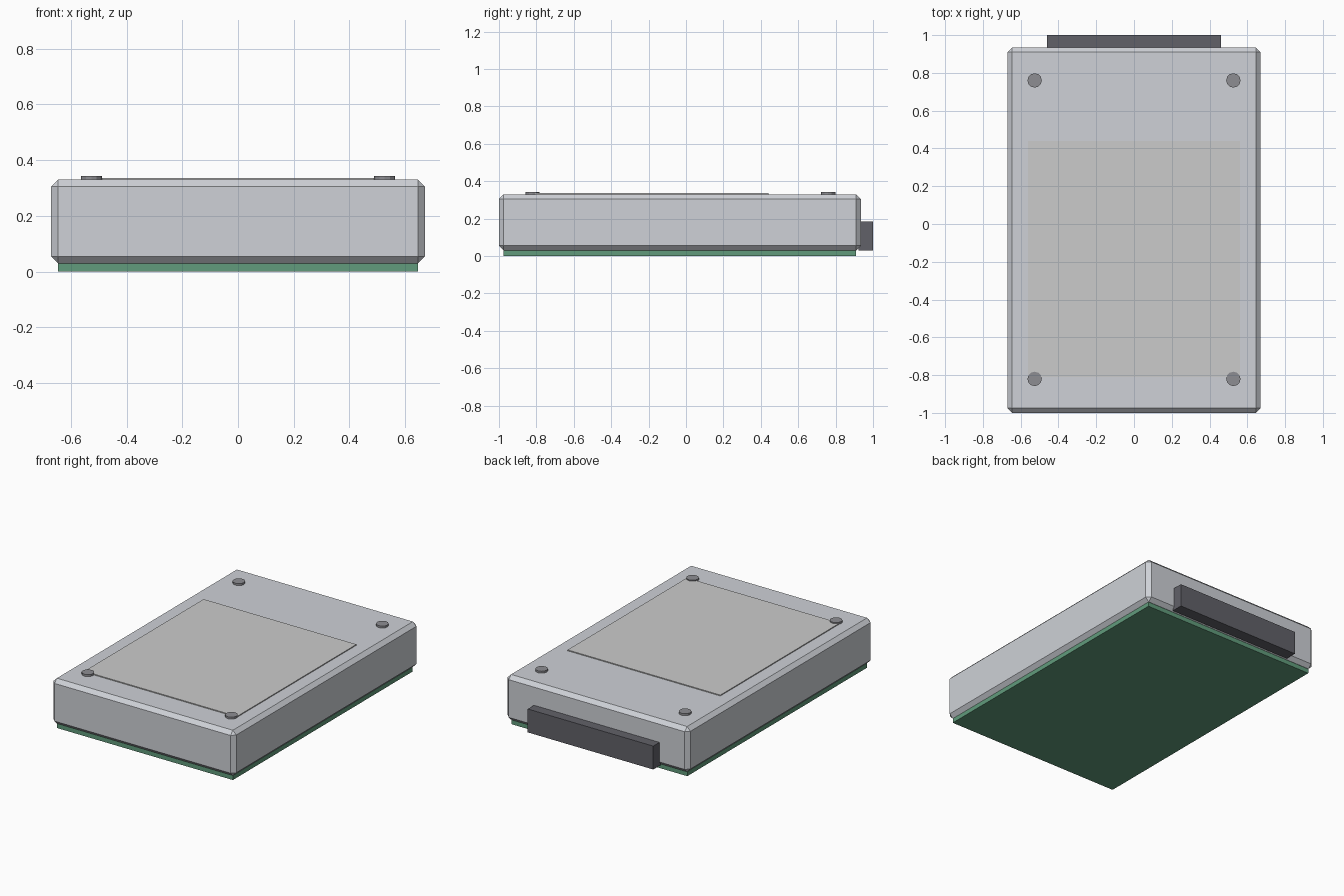
import bpy

if "Cube" in bpy.data.objects:
    bpy.data.objects.remove(bpy.data.objects["Cube"])


def material(name, rgb):
    m = bpy.data.materials.new(name)
    m.diffuse_color = (*rgb, 1)
    m.use_nodes = True
    m.node_tree.nodes["Principled BSDF"].inputs["Base Color"].default_value = m.diffuse_color
    return m


def box(name, lo, hi, mat, bevel=0):
    bpy.ops.mesh.primitive_cube_add(size=1, location=[(a + b) / 2 for a, b in zip(lo, hi)])
    ob = bpy.context.object
    ob.name = name
    ob.scale = [b - a for a, b in zip(lo, hi)]
    bpy.ops.object.transform_apply(location=False, rotation=False, scale=True)
    ob.data.materials.append(mat)
    if bevel:
        mod = ob.modifiers.new("Chamfer", "BEVEL")
        mod.width = bevel
        mod.segments = 1
    return ob


metal = material("case_metal", (0.62, 0.64, 0.68))
green = material("board_green", (0.12, 0.33, 0.20))
black = material("connector_black", (0.12, 0.12, 0.14))
paper = material("label_grey", (0.70, 0.70, 0.69))
dark = material("screw_dark", (0.27, 0.27, 0.29))

# Chamfered drive case
box("case", (-0.67, -1.0, 0.03), (0.67, 0.935, 0.33), metal, 0.025)

# Circuit board underneath
box("circuit_board", (-0.645, -0.975, 0), (0.645, 0.908, 0.031), green)

# Rear connector block
box("connector", (-0.46, 0.922, 0.03), (0.46, 1.0, 0.185), black)

# Blank label plate on the lid
box("label_plate", (-0.56, -0.81, 0.325), (0.56, 0.44, 0.336), paper)

# Corner screws
for y, end in ((-0.82, "front"), (0.76, "back")):
    for x, side in ((-0.526, "left"), (0.526, "right")):
        bpy.ops.mesh.primitive_cylinder_add(vertices=12, radius=0.038, depth=0.018,
                                            location=(x, y, 0.334))
        screw = bpy.context.object
        screw.name = f"screw_{end}_{side}"
        screw.data.materials.append(dark)
